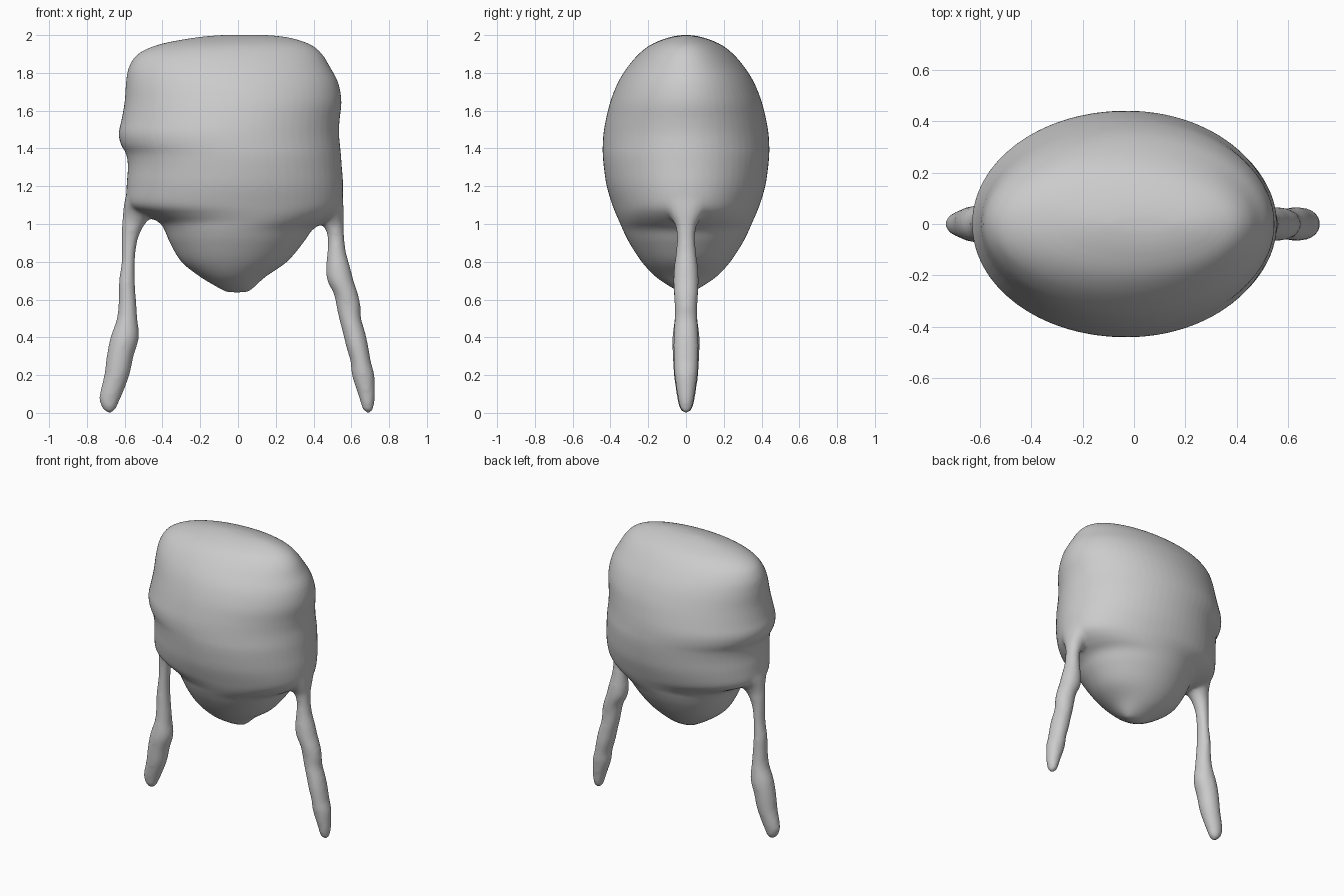
import bpy, bmesh, math

SIDES = 64


def smooth_rows(rows, steps=4):
    """Catmull-Rom interpolation of profile rows."""
    out = []
    for i in range(len(rows) - 1):
        p = [rows[max(i - 1, 0)], rows[i], rows[i + 1], rows[min(i + 2, len(rows) - 1)]]
        for s in range(steps):
            t = s / steps
            out.append([0.5 * (2 * b + (c - a) * t + (2 * a - 5 * b + 4 * c - d) * t * t
                               + (3 * b - a - 3 * c + d) * t ** 3) for a, b, c, d in zip(*p)])
    return out + [list(rows[-1])]


def loft(bm, rows):
    """Closed skin through elliptical rings: z, left x, right x, half depth."""
    rings = []
    for z, xl, xr, d in smooth_rows(rows):
        c, r = (xl + xr) / 2, (xr - xl) / 2
        rings.append([bm.verts.new((c + r * math.cos(2 * math.pi * k / SIDES),
                                    d * math.sin(2 * math.pi * k / SIDES), z))
                      for k in range(SIDES)])
    for a, b in zip(rings, rings[1:]):
        for k in range(SIDES):
            n = (k + 1) % SIDES
            bm.faces.new((a[k], a[n], b[n], b[k]))
    bm.faces.new(rings[0])
    bm.faces.new(rings[-1])


# Pillow-like body
body = [(.638, -.06, .05, .02), (.66, -.10, .08, .07), (.72, -.20, .145, .16), (.80, -.30, .26, .235),
        (.90, -.36, .345, .30), (.97, -.39, .395, .335), (1.01, -.42, .46, .352),
        (1.05, -.50, .515, .37), (1.1, -.585, .55, .39), (1.2, -.59, .557, .42),
        (1.3, -.583, .55, .435), (1.37, -.592, .545, .441), (1.42, -.62, .54, .441),
        (1.48, -.632, .535, .437), (1.55, -.617, .538, .425), (1.65, -.60, .548, .40),
        (1.75, -.593, .53, .36), (1.83, -.578, .488, .31), (1.9, -.53, .445, .25),
        (1.95, -.42, .385, .185), (1.985, -.24, .28, .10), (2.0, -.10, .17, .03)]

# Uneven hanging legs, rooted inside the body
left_leg = [(0, -.69, -.67, .012), (.02, -.715, -.648, .032), (.06, -.732, -.63, .043),
            (.1, -.732, -.612, .05), (.2, -.708, -.575, .064), (.3, -.695, -.553, .07),
            (.4, -.675, -.525, .072), (.5, -.641, -.533, .06), (.6, -.632, -.54, .052),
            (.7, -.63, -.546, .048), (.8, -.616, -.546, .044), (.9, -.615, -.535, .044),
            (.97, -.615, -.51, .05), (1.02, -.612, -.475, .06), (1.07, -.608, -.42, .09),
            (1.13, -.598, -.38, .15), (1.2, -.58, -.35, .18)]
right_leg = [(0, .682, .702, .012), (.02, .66, .716, .03), (.06, .647, .723, .04),
             (.1, .635, .725, .047), (.2, .603, .722, .061), (.27, .596, .704, .064),
             (.35, .573, .69, .067), (.42, .556, .675, .064), (.5, .535, .652, .06),
             (.57, .52, .648, .06), (.63, .507, .635, .064), (.7, .473, .612, .067),
             (.77, .466, .594, .063), (.85, .473, .572, .053), (.91, .476, .564, .048),
             (.96, .468, .561, .05), (1.0, .445, .56, .06), (1.06, .41, .56, .10),
             (1.13, .38, .556, .15), (1.2, .35, .55, .18)]

bm = bmesh.new()
for profile in (body, left_leg, right_leg):
    loft(bm, profile)
bmesh.ops.recalc_face_normals(bm, faces=bm.faces)
mesh = bpy.data.meshes.new("body_with_legs")
bm.to_mesh(mesh)
bm.free()
obj = bpy.data.objects.new("body_with_legs", mesh)
bpy.context.collection.objects.link(obj)

# Fuse the parts into one soft skin
remesh = obj.modifiers.new("fuse", 'REMESH')
remesh.mode = 'VOXEL'
remesh.voxel_size = 0.012
remesh.use_smooth_shade = True
soften = obj.modifiers.new("soften", 'SMOOTH')
soften.factor = 0.5
soften.iterations = 8
